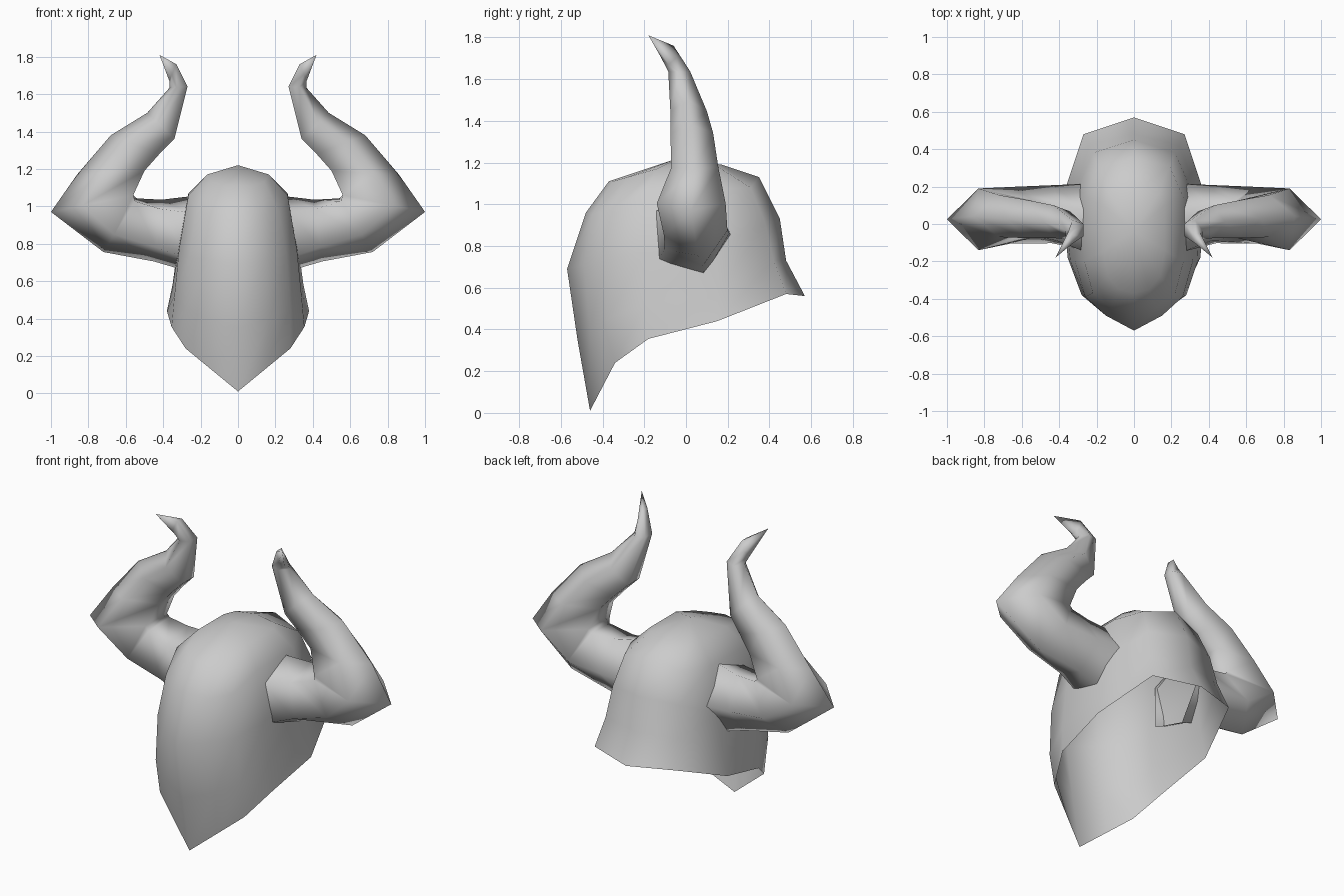
import bpy, math
from mathutils import Vector

if "Cube" in bpy.data.objects:
    bpy.data.objects.remove(bpy.data.objects["Cube"])

grey = bpy.data.materials.new("plain grey")
grey.diffuse_color = (0.6, 0.6, 0.6, 1)
grey.use_nodes = True
grey.node_tree.nodes["Principled BSDF"].inputs["Base Color"].default_value = grey.diffuse_color


def make_part(name, verts, faces):
    mesh = bpy.data.meshes.new(name)
    mesh.from_pydata(verts, [], faces)
    mesh.materials.append(grey)
    mesh.shade_smooth()
    obj = bpy.data.objects.new(name, mesh)
    bpy.context.collection.objects.link(obj)
    return obj


def bridge(rings, n):
    """Quads between consecutive closed rings of n points."""
    return [(r * n + i, r * n + (i + 1) % n, (r + 1) * n + (i + 1) % n, (r + 1) * n + i)
            for r in range(rings - 1) for i in range(n)]


# Helmet shell: half rings from rim to crown, each running back centre to front centre
half_rings = [
    [(0, .57, .56), (.27, .48, .57), (.38, .15, .44), (.355, -.18, .355),
     (.28, -.34, .24), (.14, -.40, .125), (0, -.46, .01)],
    [(0, .48, .73), (.24, .42, .73), (.35, .15, .58), (.34, -.20, .52),
     (.28, -.38, .45), (.17, -.46, .40), (0, -.52, .35)],
    [(0, .45, .93), (.22, .38, .91), (.32, .15, .80), (.315, -.20, .77),
     (.26, -.39, .73), (.15, -.49, .71), (0, -.57, .69)],
    [(0, .35, 1.13), (.19, .31, 1.08), (.265, .14, 1.07), (.265, -.20, 1.06),
     (.22, -.37, .97), (.12, -.45, .95), (0, -.48, .96)],
    [(0, .17, 1.19), (.13, .16, 1.175), (.165, .10, 1.17), (.165, -.14, 1.17),
     (.14, -.28, 1.13), (.08, -.35, 1.11), (0, -.37, 1.11)],
]
verts = []
for ring in half_rings:
    verts += ring + [(-x, y, z) for x, y, z in ring[-2:0:-1]]
n = 12
faces = bridge(len(half_rings), n)
crown = len(verts)
verts.append((0, -.04, 1.22))
faces += [(crown - n + i, crown - n + (i + 1) % n, crown) for i in range(n)]
# reverse the winding so the shell faces outward
make_part("helmet_shell", verts, [f[::-1] for f in faces])

# Horn sections: inner x, z, outer x, z, y range, tilt in degrees
sections = [
    (.27, 1.02, .27, .64, -.17, .205, 20),
    (.41, 1.015, .45, .70, -.12, .20, 14),
    (.545, 1.035, .72, .755, -.11, .195, 5),
    (.56, 1.06, 1.0, .97, -.14, .19, 0),
    (.50, 1.19, .86, 1.17, -.07, .155, 0),
    (.42, 1.28, .68, 1.38, -.075, .13, 0),
    (.34, 1.36, .485, 1.50, -.075, .10, 0),
    (.27, 1.64, .365, 1.635, -.085, .02, 0),
    (.33, 1.76, .367, 1.67, -.12, -.045, 0),
]
tip = (.42, 1.81)


def horn(name, side):
    pts = []
    for ix, iz, ox, oz, y0, y1, tilt in sections:
        outer = Vector((ox, (y0 + y1) / 2, oz))
        u = (outer - Vector((ix, outer.y, iz))) / 1.809   # pentagon circumradius
        v = Vector((0, (y1 - y0) / 2 / .951, 0))
        for k in range(5):
            a = math.radians(72 * k + tilt)
            p = outer - u + u * math.cos(a) + v * math.sin(a)
            pts.append((side * p.x, p.y, p.z))
    fs = bridge(len(sections), 5)
    end = len(pts)
    pts.append((side * tip[0], -.18, tip[1]))
    fs += [(end - 5 + i, end - 5 + (i + 1) % 5, end) for i in range(5)]
    make_part(name, pts, fs if side > 0 else [f[::-1] for f in fs])


horn("right_horn", 1)
horn("left_horn", -1)
